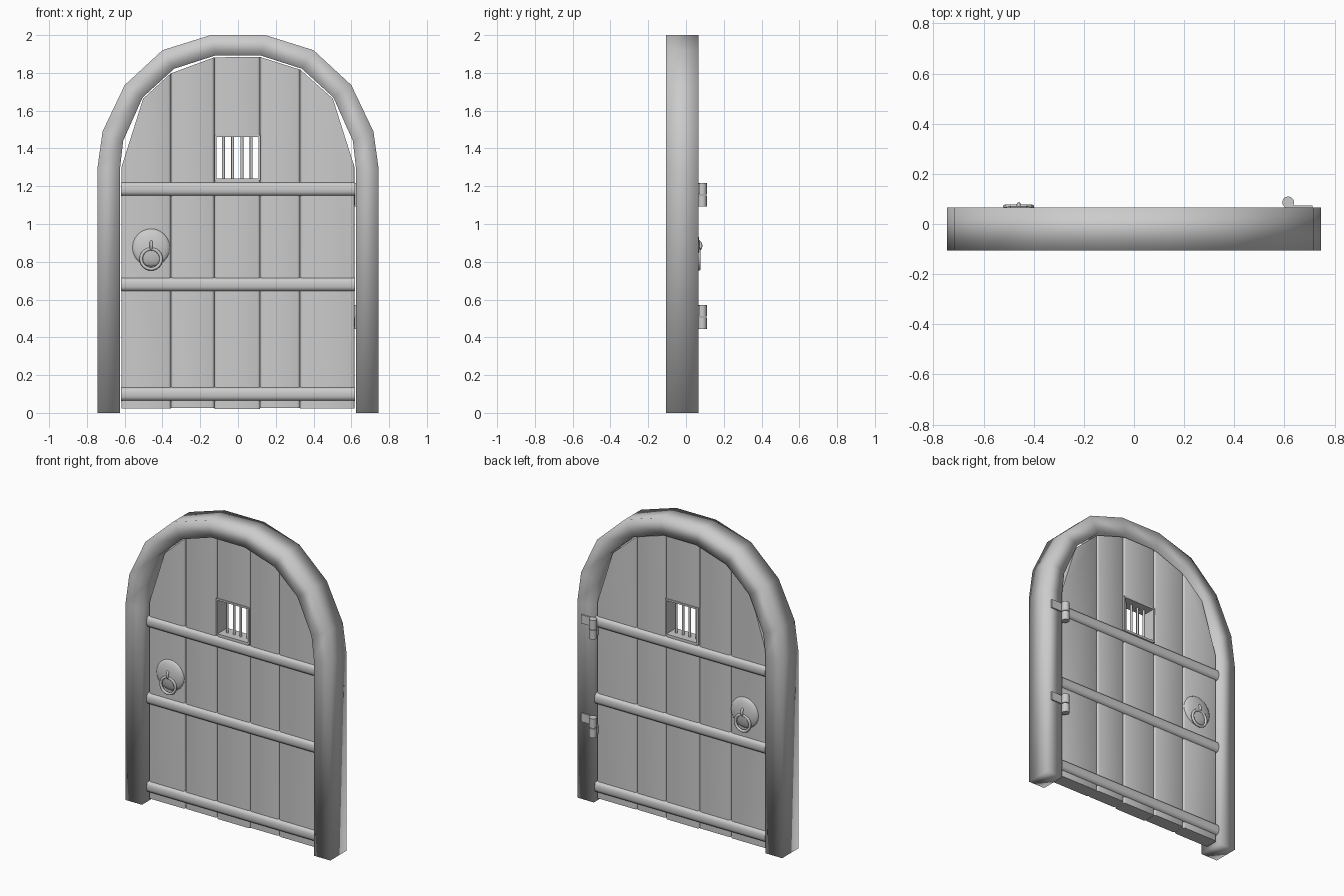
import bpy, bmesh, math

if "Cube" in bpy.data.objects:
    bpy.data.objects.remove(bpy.data.objects["Cube"])

PLANK = 0.045       # half thickness of the planks
BAND = 0.063        # half thickness of the bands


def finish(name, bm, angle=None):
    bmesh.ops.recalc_face_normals(bm, faces=bm.faces)
    me = bpy.data.meshes.new(name)
    bm.to_mesh(me)
    bm.free()
    ob = bpy.data.objects.new(name, me)
    bpy.context.collection.objects.link(ob)
    if angle:
        bpy.ops.object.select_all(action='DESELECT')
        ob.select_set(True)
        bpy.context.view_layer.objects.active = ob
        bpy.ops.object.shade_smooth_by_angle(angle=math.radians(angle))
    return ob


def prism(name, outline, half, bevel=0, axis=None, y=0, angle=None):
    """Extrude an (x, z) outline through y; bevel the long edges along an axis."""
    bm = bmesh.new()
    face = bm.faces.new([bm.verts.new((x, y - half, z)) for x, z in outline])
    ext = bmesh.ops.extrude_face_region(bm, geom=[face])
    verts = [v for v in ext['geom'] if isinstance(v, bmesh.types.BMVert)]
    bmesh.ops.translate(bm, verts=verts, vec=(0, 2 * half, 0))
    if bevel:
        bmesh.ops.recalc_face_normals(bm, faces=bm.faces)
        long_edges = [e for e in bm.edges
                      if abs((e.verts[0].co - e.verts[1].co).normalized()[axis]) > 0.97]
        bmesh.ops.bevel(bm, geom=long_edges, offset=bevel, segments=2,
                        affect='EDGES', profile=0.5)
    return finish(name, bm, angle)


def box(name, x0, x1, half, z0, z1, bevel=0, axis=None, y=0, angle=None):
    return prism(name, [(x0, z0), (x1, z0), (x1, z1), (x0, z1)], half, bevel, axis, y, angle)


def rod(name, x, y, z0, z1, r, sides=12):
    bpy.ops.mesh.primitive_cylinder_add(vertices=sides, radius=r, depth=z1 - z0,
                                        location=(x, y, (z0 + z1) / 2))
    bpy.context.object.name = name
    bpy.ops.object.shade_smooth_by_angle(angle=math.radians(50))


def torus(name, loc, rot, major, minor):
    bpy.ops.mesh.primitive_torus_add(location=loc, rotation=rot, major_radius=major,
                                     minor_radius=minor, major_segments=24, minor_segments=8)
    bpy.context.object.name = name
    bpy.ops.object.shade_smooth_by_angle(angle=math.radians(60))


# arched frame: half outlines from the foot up, mirrored across x
outer = [(0.745, 0), (0.745, 1.29), (0.717, 1.49), (0.60, 1.735), (0.40, 1.92), (0.145, 2.0)]
inner = [(0.625, 0), (0.625, 1.29), (0.608, 1.44), (0.505, 1.67), (0.338, 1.822), (0.12, 1.892)]


def arch(half):
    return half + [(-x, z) for x, z in reversed(half)]


bm = bmesh.new()
rings = []
for (ox, oz), (ix, iz) in zip(arch(outer), arch(inner)):
    rings.append([bm.verts.new(p) for p in
                  ((ox, -0.105, oz), (ox, 0.065, oz), (ix, 0.065, iz), (ix, -0.105, iz))])
for a, b in zip(rings, rings[1:]):
    for i in range(4):
        j = (i + 1) % 4
        bm.faces.new((a[i], a[j], b[j], b[i]))
bm.faces.new(rings[0])
bm.faces.new(rings[-1])
finish("door_frame", bm, 100)

# planks, topped by the arch line with a narrow gap to the frame
leaf = [(-0.619, 1.29), (-0.603, 1.435), (-0.502, 1.664), (-0.336, 1.815), (-0.12, 1.884)]
leaf += [(-x, z) for x, z in reversed(leaf)]


def top_z(x):
    for (xa, za), (xb, zb) in zip(leaf, leaf[1:]):
        if xa <= x <= xb:
            return za + (zb - za) * (x - xa) / (xb - xa)
    return leaf[0][1]


def plank(name, x0, x1, z0):
    tops = [(x, z) for x, z in leaf if x0 + 0.021 < x < x1 - 0.021]
    inner_x0, inner_x1 = x0 + 0.0005, x1 - 0.0005
    pts = [(inner_x0, z0), (inner_x1, z0), (inner_x1, top_z(x1))] + tops[::-1]
    prism(name, pts + [(inner_x0, top_z(x0))], PLANK, 0.013, 2, angle=50)


edges = [-0.618, -0.355, -0.125, 0.117, 0.328, 0.618]
bottoms = [0.022, 0.025, 0.02, 0.026, 0.024]
for i in (0, 1, 3, 4):
    plank(f"plank_{i + 1}", edges[i], edges[i + 1], bottoms[i])
box("plank_3_lower", edges[2], edges[3], PLANK, bottoms[2], 1.235, 0.013, 2, angle=50)
plank("plank_3_upper", edges[2], edges[3], 1.465)

# barred window
for n, b in {"left": (-0.125, -0.113, 1.23, 1.47), "right": (0.108, 0.119, 1.23, 1.47),
             "sill": (-0.113, 0.108, 1.225, 1.24), "head": (-0.113, 0.108, 1.46, 1.472)}.items():
    box(f"window_{n}", b[0], b[1], PLANK + 0.005, b[2], b[3])
for i in range(4):
    rod(f"window_bar_{i + 1}", -0.077 + i * 0.049, 0, 1.235, 1.465, 0.008, 8)

# horizontal bands wrapping the planks
for i, z in enumerate((0.10, 0.68, 1.185)):
    box(f"band_{i + 1}", -0.62, 0.62, BAND, z - 0.036, z + 0.036, 0.022, 0, angle=60)

# pull handles on both faces
for side, s in (("front", -1), ("back", 1)):
    bpy.ops.mesh.primitive_uv_sphere_add(segments=24, ring_count=12, radius=1,
                                         location=(-0.46, s * 0.043, 0.875))
    ob = bpy.context.object
    ob.name = f"handle_plate_{side}"
    ob.scale = (0.1, 0.03, 0.1)
    bpy.ops.object.shade_smooth_by_angle(angle=math.radians(60))
    torus(f"handle_staple_{side}", (-0.46, s * 0.054, 0.885),
          (0, math.pi / 2, 0), 0.025, 0.008)
    torus(f"handle_ring_{side}", (-0.46, s * 0.069, 0.815),
          (math.pi / 2, 0, 0), 0.053, 0.009)

# hinges on the back right
for i, z in enumerate((1.155, 0.508)):
    rod(f"hinge_{i + 1}_upper_knuckle", 0.615, 0.086, z + 0.001, z + 0.063, 0.024)
    rod(f"hinge_{i + 1}_lower_knuckle", 0.615, 0.086, z - 0.063, z - 0.003, 0.024)
    box(f"hinge_{i + 1}_frame_leaf", 0.615, 0.712, 0.006, z + 0.003, z + 0.06, y=0.067)
    box(f"hinge_{i + 1}_door_leaf", 0.604, 0.619, 0.018, z - 0.055, z - 0.003, y=0.058)
